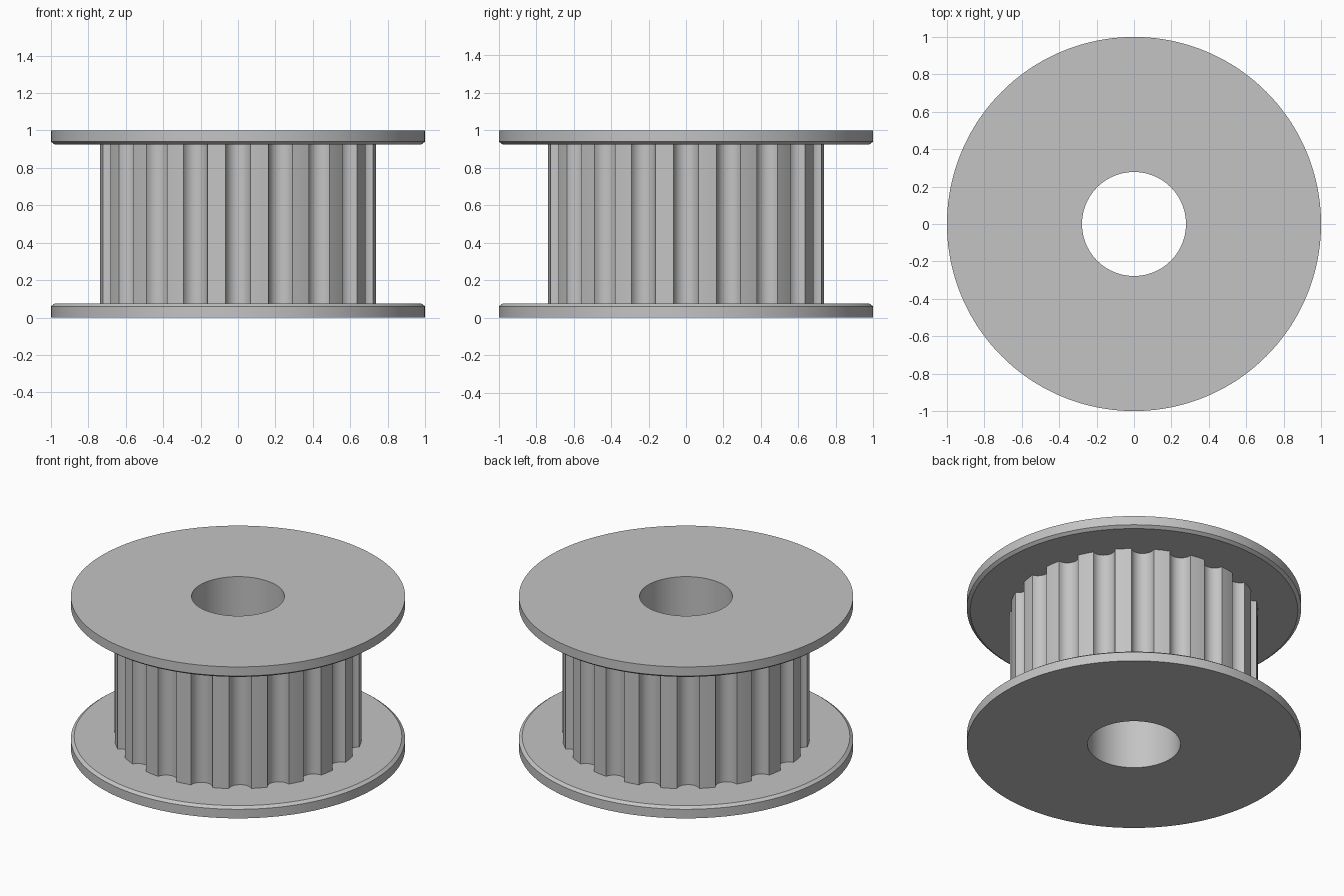
import bpy
from math import sin, cos, asin, atan2, hypot, radians, pi
from mathutils import Matrix, Vector

cube = bpy.data.objects.get("Cube")
if cube:
    bpy.data.objects.remove(cube, do_unlink=True)

# Main dimensions
TEETH = 20
TIP = 0.741           # radius of the tooth tips
HALF = radians(5.2)   # half angle of one groove
DEPTH = 0.055
BORE, RIM, CHAMFER = 0.278, 1.0, 0.98
LOW, EDGE, TOP = 0.075, 0.06, 1.0

grey = bpy.data.materials.new("light grey metal")
grey.use_nodes = True
colour = (0.55, 0.55, 0.55, 1)
grey.diffuse_color = colour
grey.node_tree.nodes["Principled BSDF"].inputs["Base Color"].default_value = colour


def tooth_outline():
    """Closed outline of the teeth: round grooves between curved tips."""
    w, base = TIP * sin(HALF), TIP * cos(HALF)
    rad = (w * w + DEPTH * DEPTH) / (2 * DEPTH)
    swing = asin(w / rad)
    pitch = 2 * pi / TEETH
    steps, tips = 10, 4
    section = []
    for i in range(steps + 1):
        a = swing * (2 * i / steps - 1)
        section.append((base - DEPTH + rad * (1 - cos(a)), rad * sin(a)))
    for i in range(1, tips):
        a = HALF + (pitch - 2 * HALF) * i / tips
        section.append((TIP * cos(a), TIP * sin(a)))
    return [Matrix.Rotation(pitch * t, 2) @ Vector(p)
            for t in range(TEETH) for p in section]


OUTLINE = tooth_outline()


def ring(radius, z):
    """Circle matched to the tooth outline; no radius gives the outline itself."""
    if radius is None:
        return [(p.x, p.y, z) for p in OUTLINE]
    angles = [atan2(p.y, p.x) for p in OUTLINE]
    return [(radius * cos(a), radius * sin(a), z) for a in angles]


def loft(name, *paths):
    """Skin each path of (radius, height) rings into one smooth object."""
    verts, faces, n = [], [], len(OUTLINE)
    for path in paths:
        for i, (radius, z) in enumerate(path):
            start = len(verts)
            verts += ring(radius, z)
            if i:
                for k in range(n):
                    j = (k + 1) % n
                    faces.append((start - n + k, start - n + j, start + j, start + k))
    mesh = bpy.data.meshes.new(name)
    mesh.from_pydata(verts, [], faces)
    mesh.materials.append(grey)
    obj = bpy.data.objects.new(name, mesh)
    bpy.context.collection.objects.link(obj)
    return obj


# Flanges, chamfered on the side facing the teeth
lower = [(BORE, LOW), (BORE, 0), (RIM, 0), (RIM, EDGE), (CHAMFER, LOW), (None, LOW)]
upper = [(r, TOP - z) for r, z in reversed(lower)]
parts = [loft("lower_flange", lower), loft("upper_flange", upper)]

# Toothed drum with its bore wall
parts.append(loft("toothed_drum",
                  [(None, LOW), (None, TOP - LOW)],
                  [(BORE, TOP - LOW), (BORE, LOW)]))

# Smooth shading with crisp edges
bpy.ops.object.select_all(action='DESELECT')
for obj in parts:
    obj.select_set(True)
bpy.context.view_layer.objects.active = parts[0]
bpy.ops.object.shade_smooth_by_angle(angle=radians(30))
